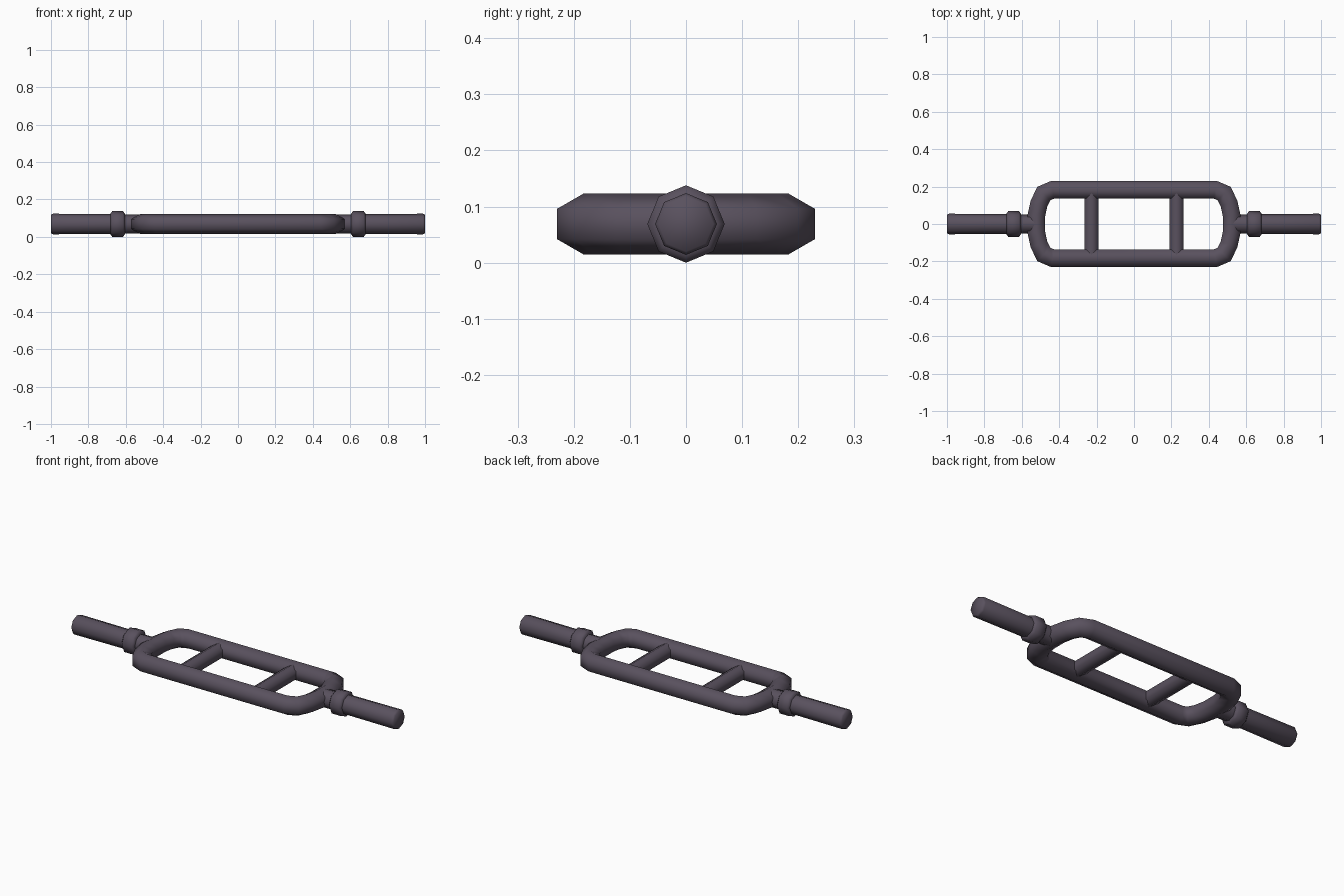
import bpy, bmesh, math
from mathutils import Vector

cube = bpy.data.objects.get("Cube")
if cube:
    bpy.data.objects.remove(cube, do_unlink=True)

AXIS_Z = 0.069          # height of the bar's centre line
UP = Vector((0, 0, 1))

steel = bpy.data.materials.new("dark_purple_grey_steel")
color = (0.10, 0.082, 0.112, 1)
steel.diffuse_color = color
steel.use_nodes = True
steel.node_tree.nodes["Principled BSDF"].inputs["Base Color"].default_value = color


def finish(name, bm):
    """Turn the bmesh into a smooth-shaded object with sharp ends."""
    bmesh.ops.recalc_face_normals(bm, faces=bm.faces)
    mesh = bpy.data.meshes.new(name)
    bm.to_mesh(mesh)
    bm.free()
    mesh.materials.append(steel)
    for face in mesh.polygons:
        face.use_smooth = True
    mesh.set_sharp_from_angle(angle=math.radians(62))
    obj = bpy.data.objects.new(name, mesh)
    obj.location.z = AXIS_Z
    bpy.context.collection.objects.link(obj)
    return obj


def ring(bm, centre, side, radius, sides):
    """Polygon ring with one corner pointing straight up."""
    angles = [math.tau * i / sides for i in range(sides)]
    return [bm.verts.new(centre + UP * radius * math.cos(a) + side * radius * math.sin(a))
            for a in angles]


def bridge(bm, a, b):
    n = len(a)
    for i in range(n):
        j = (i + 1) % n
        bm.faces.new((a[i], a[j], b[j], b[i]))


def turned(name, axis, profile, sides, offset=(0, 0, 0)):
    """Solid turned round a horizontal axis from (distance, radius) pairs."""
    bm = bmesh.new()
    axis = Vector(axis)
    side = axis.cross(UP)
    rings = [ring(bm, Vector(offset) + axis * d, side, r, sides) for d, r in profile]
    for a, b in zip(rings, rings[1:]):
        bridge(bm, a, b)
    bm.faces.new(rings[0])
    bm.faces.new(rings[-1])
    return finish(name, bm)


def closed_tube(name, path, radius, sides):
    """Tube swept round a closed flat path with mitred corners."""
    bm = bmesh.new()
    rings = []
    for i, p in enumerate(path):
        before = (p - path[i - 1]).normalized()
        after = (path[(i + 1) % len(path)] - p).normalized()
        tangent = (before + after).normalized()
        side = tangent.cross(UP) / tangent.dot(after)
        rings.append(ring(bm, p, side, radius, sides))
    for i, r in enumerate(rings):
        bridge(bm, rings[i - 1], r)
    return finish(name, bm)


# Rounded hexagonal tube frame, mirrored from one corner
corner = [(0.522, 0.045), (0.508, 0.11), (0.482, 0.163), (0.435, 0.183)]
half = corner + [(-x, y) for x, y in reversed(corner)]
loop = half + [(x, -y) for x, y in reversed(half)]
closed_tube("frame", [Vector((x, y, 0)) for x, y in loop], 0.054, 6)

for label, s in (("left", 1), ("right", -1)):
    # Grip bar across the frame
    turned(label + "_grip", (0, 1, 0), [(-0.18, 0.043), (0.18, 0.043)], 6,
           (s * 0.228, 0, 0))
    # Neck, collar and sleeve at each end
    turned(label + "_neck", (s, 0, 0), [(0.52, 0.05), (0.63, 0.05)], 8)
    turned(label + "_collar", (s, 0, 0),
           [(0.605, 0.056), (0.615, 0.069), (0.672, 0.069), (0.682, 0.056)], 8)
    turned(label + "_sleeve", (s, 0, 0),
           [(0.65, 0.053), (0.99, 0.055), (1.0, 0.049)], 8)
